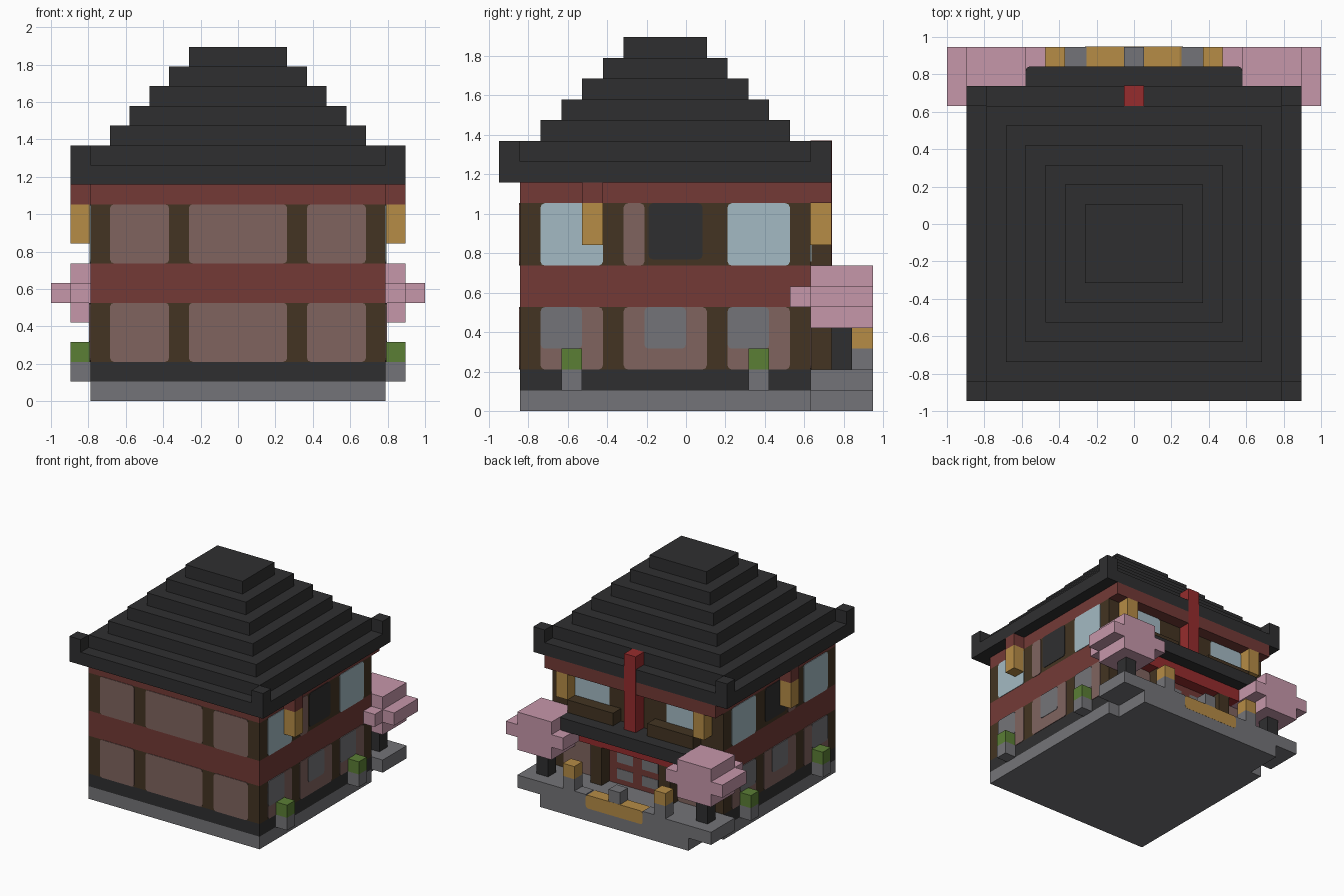
import bpy
import bmesh
from mathutils import Vector

cube = bpy.data.objects.get("Cube")
if cube:
    bpy.data.objects.remove(cube, do_unlink=True)

UNIT = 2 / 19  # size of one building block


def material(name, hex_code):
    """Make one flat colour from a display hex code."""
    channels = [int(hex_code[i:i + 2], 16) / 255 for i in (0, 2, 4)]
    linear = [((c + 0.055) / 1.055) ** 2.4 for c in channels] + [1.0]
    mat = bpy.data.materials.new(name)
    mat.use_nodes = True
    mat.diffuse_color = linear
    shader = mat.node_tree.nodes["Principled BSDF"]
    shader.inputs["Base Color"].default_value = linear
    shader.inputs["Roughness"].default_value = 0.9
    return mat


CHARCOAL = material("charcoal", "2f2f30")
STONE = material("stone_grey", "747478")
RUST = material("rust_red", "733a36")
WOOD = material("dark_wood", "433422")
PLASTER = material("dusky_plaster", "80645f")
AMBER = material("amber", "b68c46")
GLASS = material("pale_glass", "a4bac3")
BLOSSOM = material("blossom_pink", "c697aa")
LEAF = material("leaf_green", "5b7e35")
SCARLET = material("scarlet", "962c2d")


def box(name, mat, xs, ys, zs, round_axis=None, radius=0.2):
    """Box between limits in block units; corners along one axis may be cut."""
    bm = bmesh.new()
    bmesh.ops.create_cube(bm, size=1)
    for v in bm.verts:
        v.co = Vector([(lim[0] if c < 0 else lim[1]) * UNIT
                       for c, lim in zip(v.co, (xs, ys, zs))])
    if round_axis is not None:
        edges = [e for e in bm.edges
                 if abs((e.verts[0].co - e.verts[1].co).normalized()[round_axis]) > 0.9]
        bmesh.ops.bevel(bm, geom=edges, offset=radius * UNIT, segments=2,
                        profile=0.5, affect='EDGES')
    mesh = bpy.data.meshes.new(name)
    bm.to_mesh(mesh)
    bm.free()
    mesh.materials.append(mat)
    obj = bpy.data.objects.new(name, mesh)
    bpy.context.scene.collection.objects.link(obj)
    return obj


def pair(name, mat, xs, ys, zs, **options):
    """The same box on the left (+x) and the right (-x)."""
    box("left_" + name, mat, xs, ys, zs, **options)
    box("right_" + name, mat, (-xs[1], -xs[0]), ys, zs, **options)


def span(half):
    return (-half, half)


def side_plate(name, mat, ys, zs, lift=0.04):
    pair(name, mat, (WALL - 0.02, WALL + lift), ys, zs, round_axis=0)


WALL = 7.5             # half width of the house
DEPTH = (-8, 6)        # front and back walls
LOWER, UPPER = (2, 5), (7, 10)

# House body, stacked in storeys
storeys = [("foundation", STONE, (0, 1)), ("plinth", CHARCOAL, (1, 2)),
           ("lower_storey", WOOD, LOWER), ("middle_band", RUST, (5, 7)),
           ("upper_storey", WOOD, UPPER)]
for name, mat, zs in storeys:
    box(name, mat, span(WALL), DEPTH, zs)
box("top_band", RUST, span(WALL), (-8, 7), (10, 11))

# Stepped roof with raised corner blocks
for i in range(7):
    box(f"roof_tier_{i}", CHARCOAL, span(8.5 - i), (i - 9, 7 - i), (11 + i, 12 + i))
for label, ys in (("front", (-9, -8)), ("back", (6, 7))):
    pair(label + "_roof_corner", CHARCOAL, (7.5, 8.5), ys, (12, 13))

# Plaster panels on the front wall
for label, zs in (("lower", LOWER), ("upper", UPPER)):
    face = (-8.04, -7.98)
    box(label + "_front_panel", PLASTER, span(2.5), face, zs, round_axis=1)
    pair(label + "_front_panel", PLASTER, (3.5, 6.5), face, zs, round_axis=1)

# Side walls: plaster, small stone windows below, large glass above
for i, ys in enumerate([(-7, -4), (-3, 1), (2, 5)]):
    side_plate(f"side_panel_{i}", PLASTER, ys, LOWER)
for i, ys in enumerate([(-7, -5), (-2, 0), (2, 4)]):
    side_plate(f"side_small_window_{i}", STONE, ys, (3, 5), lift=0.07)
for i, ys in enumerate([(-7, -4), (2, 5)]):
    side_plate(f"side_glass_{i}", GLASS, ys, UPPER)
side_plate("side_narrow_panel", PLASTER, (-3, -2), UPPER)
side_plate("side_dark_window", CHARCOAL, (-1.8, 0.8), (7.3, 10))

# Side lanterns hanging from brackets, staggered
for label, xs, ys in (("left", (7.5, 8.5), (-5, -4)), ("right", (-8.5, -7.5), (-2, -1))):
    box(label + "_side_lantern", AMBER, xs, ys, (8, 10))
    box(label + "_lantern_bracket", RUST, xs, ys, (10, 11))

# Planters with shrubs
for i, ys in enumerate([(-6, -5), (3, 4)]):
    pair(f"planter_{i}", STONE, (7.5, 8.5), ys, (1, 2))
    pair(f"shrub_{i}", LEAF, (7.5, 8.5), ys, (2, 3))

# Entrance platform with amber step
box("platform_base", STONE, span(6.5), (6, 9), (0, 1))
box("platform_slab", STONE, span(8.5), (6, 9), (1, 2))
box("entrance_mat", AMBER, span(2.5), (8, 9.01), (1, 2.05), round_axis=1)
box("offering_stone", STONE, span(0.5), (8, 9), (2, 3))
pair("stone_lantern_post", STONE, (2.5, 3.5), (8, 9), (2, 2.06))
pair("lantern_post", STONE, (3.5, 4.5), (8, 9), (2, 3))
pair("post_lantern", AMBER, (3.5, 4.5), (8, 9), (3, 4))

# Entrance: door, posts, beam and porch roof
entry = (5.98, 6.04)
pair("entrance_panel", PLASTER, (3.5, 6.5), entry, LOWER, round_axis=1)
box("door", RUST, span(2.5), entry, LOWER)
for i, zs in enumerate([(2.4, 3.2), (3.7, 4.5)]):
    pair(f"door_pane_{i}", STONE, (0.4, 1.8), (5.98, 6.07), zs)
pair("door_post", WOOD, (2.5, 3.5), (6, 7), LOWER)
box("entrance_beam", SCARLET, span(4.5), (6, 7), (5, 6))
box("porch_roof", CHARCOAL, span(5.5), (6, 8), (6, 7), round_axis=2)

# Upper facade: windows, boxes, lanterns and the tall sign post
pair("facade_window", GLASS, (2.5, 5.5), entry, UPPER, round_axis=1)
pair("window_box", WOOD, (1.5, 5.5), (6, 7), (7, 8))
pair("facade_lantern", AMBER, (5.5, 6.5), (6, 7), (8, 10))
box("tall_post", SCARLET, span(0.5), (6, 7.03), (7, 13.02))

# Blossom trees on the platform
pair("tree_trunk", CHARCOAL, (6.5, 7.5), (7, 8), (2, 4))
pair("tree_crown", BLOSSOM, (5.5, 8.5), (6, 9), (4, 7))
pair("tree_crown_wide", BLOSSOM, (4.5, 9.5), (6, 9), (5, 6))
pair("tree_crown_inner", BLOSSOM, (5.5, 8.5), (5, 6), (5, 6))
